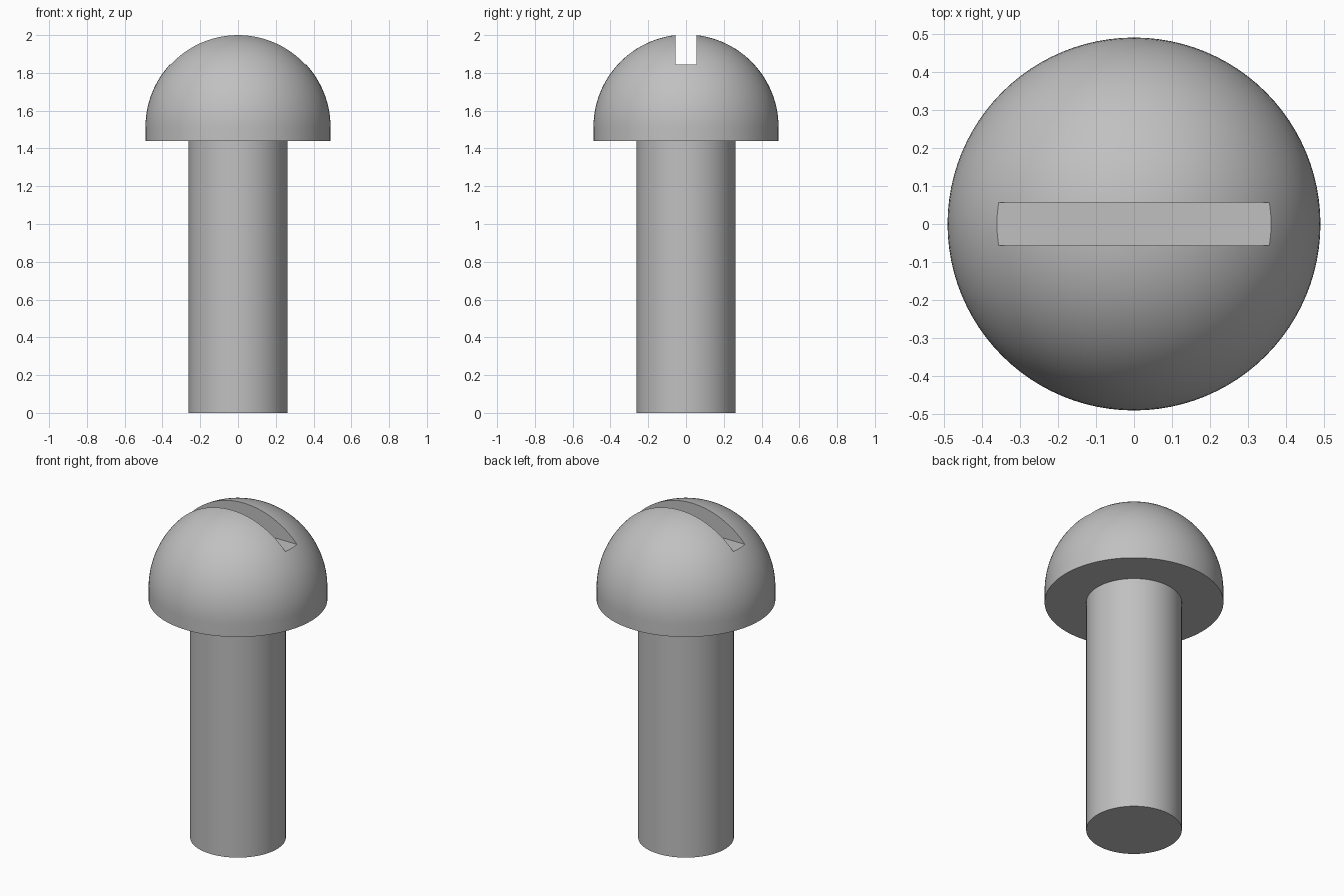
import bpy, bmesh
from math import sin, cos, pi, radians

cube = bpy.data.objects.get("Cube")
if cube:
    bpy.data.objects.remove(cube, do_unlink=True)

steel = bpy.data.materials.new("grey steel")
steel.use_nodes = True
colour = (0.53, 0.53, 0.53, 1)
steel.diffuse_color = colour
steel.node_tree.nodes["Principled BSDF"].inputs["Base Color"].default_value = colour


def revolve(name, profile, steps=96):
    """Spin an (r, z) profile around the z axis into a closed solid."""
    bm = bmesh.new()
    verts = [bm.verts.new((r, 0, z)) for r, z in profile]
    edges = [bm.edges.new(pair) for pair in zip(verts, verts[1:])]
    bmesh.ops.spin(bm, geom=verts + edges, axis=(0, 0, 1), cent=(0, 0, 0),
                   angle=2 * pi, steps=steps)
    bmesh.ops.remove_doubles(bm, verts=bm.verts, dist=1e-4)
    bmesh.ops.recalc_face_normals(bm, faces=bm.faces)
    mesh = bpy.data.meshes.new(name)
    bm.to_mesh(mesh)
    bm.free()
    mesh.materials.append(steel)
    obj = bpy.data.objects.new(name, mesh)
    bpy.context.collection.objects.link(obj)
    return obj


def select_only(obj):
    bpy.ops.object.select_all(action='DESELECT')
    obj.select_set(True)
    bpy.context.view_layer.objects.active = obj


HEAD_R, HEAD_BASE, DOME_Z = 0.49, 1.44, 1.513
SHANK_R = 0.262
SLOT_FLOOR, SLOT_WIDTH = 1.845, 0.112

# Shank
shank = revolve("shank", [(0, 0), (SHANK_R, 0), (SHANK_R, HEAD_BASE), (0, HEAD_BASE)])

# Domed head with a short straight rim
N = 28
arc = [(HEAD_R * cos(a), DOME_Z + HEAD_R * sin(a))
       for a in (i * pi / 2 / N for i in range(N))]
head = revolve("head", [(0, HEAD_BASE), (HEAD_R, HEAD_BASE)] + arc
               + [(0, DOME_Z + HEAD_R)])

# Driver slot cut straight across the dome
bpy.ops.mesh.primitive_cube_add(size=1, location=(0, 0, SLOT_FLOOR + 0.2))
cutter = bpy.context.object
cutter.name = "slot_cutter"
cutter.scale = (1.2, SLOT_WIDTH, 0.4)
cutter.data.materials.append(steel)
cutter.hide_render = True
cut = head.modifiers.new("slot", 'BOOLEAN')
cut.operation = 'DIFFERENCE'
cut.solver = 'EXACT'
cut.object = cutter
select_only(head)
bpy.ops.object.modifier_apply(modifier=cut.name)
bpy.data.objects.remove(cutter, do_unlink=True)

# Smooth curved surfaces, crisp edges
for part in (shank, head):
    select_only(part)
    bpy.ops.object.shade_smooth_by_angle(angle=radians(30))
